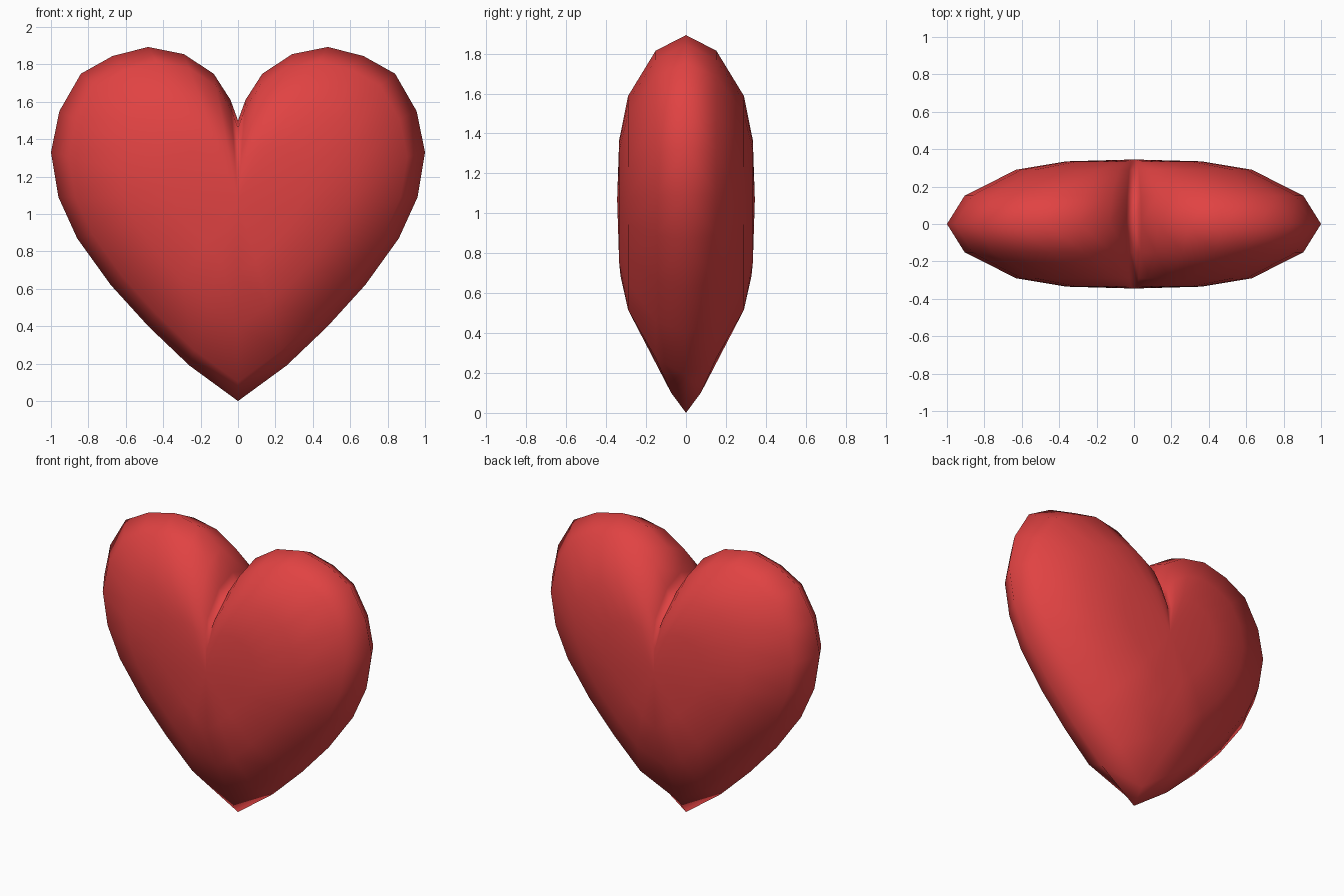
import bpy, bmesh

cube = bpy.data.objects.get("Cube")
if cube:
    bpy.data.objects.remove(cube, do_unlink=True)

# Red material
red = bpy.data.materials.new("heart red")
red.use_nodes = True
red.diffuse_color = (0.75, 0.055, 0.055, 1)
red.node_tree.nodes["Principled BSDF"].inputs["Base Color"].default_value = (0.75, 0.055, 0.055, 1)

# Half outline from the cleft over the lobe to the bottom tip (x, z)
half = [(0, 1.5), (0.04, 1.61), (0.13, 1.75), (0.29, 1.855), (0.48, 1.893),
        (0.67, 1.845), (0.84, 1.75), (0.955, 1.55), (1, 1.33), (0.96, 1.09),
        (0.86, 0.87), (0.68, 0.62), (0.48, 0.4), (0.26, 0.19), (0, 0)]
outline = half + [(-x, z) for x, z in half[-2:0:-1]]
tip = len(half) - 1
count = len(outline)
centre_z = 1.07

# Inner rings: scale towards the centre, depth, depth at the bottom tip
rings = [(0.905, 0.152, 0.075), (0.63, 0.29, 0.22), (0.36, 0.335, 0.328)]

bm = bmesh.new()
rim = [bm.verts.new((x, 0, z)) for x, z in outline]

# Front and back domes share the rim
for side in (-1, 1):
    previous = rim
    for scale, depth, tip_depth in rings:
        ring = []
        for i, (x, z) in enumerate(outline):
            y = tip_depth if i == tip else depth
            ring.append(bm.verts.new((x * scale, side * y, centre_z + (z - centre_z) * scale)))
        for i in range(count):
            j = (i + 1) % count
            bm.faces.new((previous[i], previous[j], ring[j], ring[i]))
        previous = ring
    middle = bm.verts.new((0, side * 0.345, centre_z))
    for i in range(count):
        bm.faces.new((previous[i], previous[(i + 1) % count], middle))

bmesh.ops.recalc_face_normals(bm, faces=bm.faces)
for face in bm.faces:
    face.smooth = True

mesh = bpy.data.meshes.new("heart")
bm.to_mesh(mesh)
bm.free()
mesh.materials.append(red)
heart = bpy.data.objects.new("heart", mesh)
bpy.context.collection.objects.link(heart)
